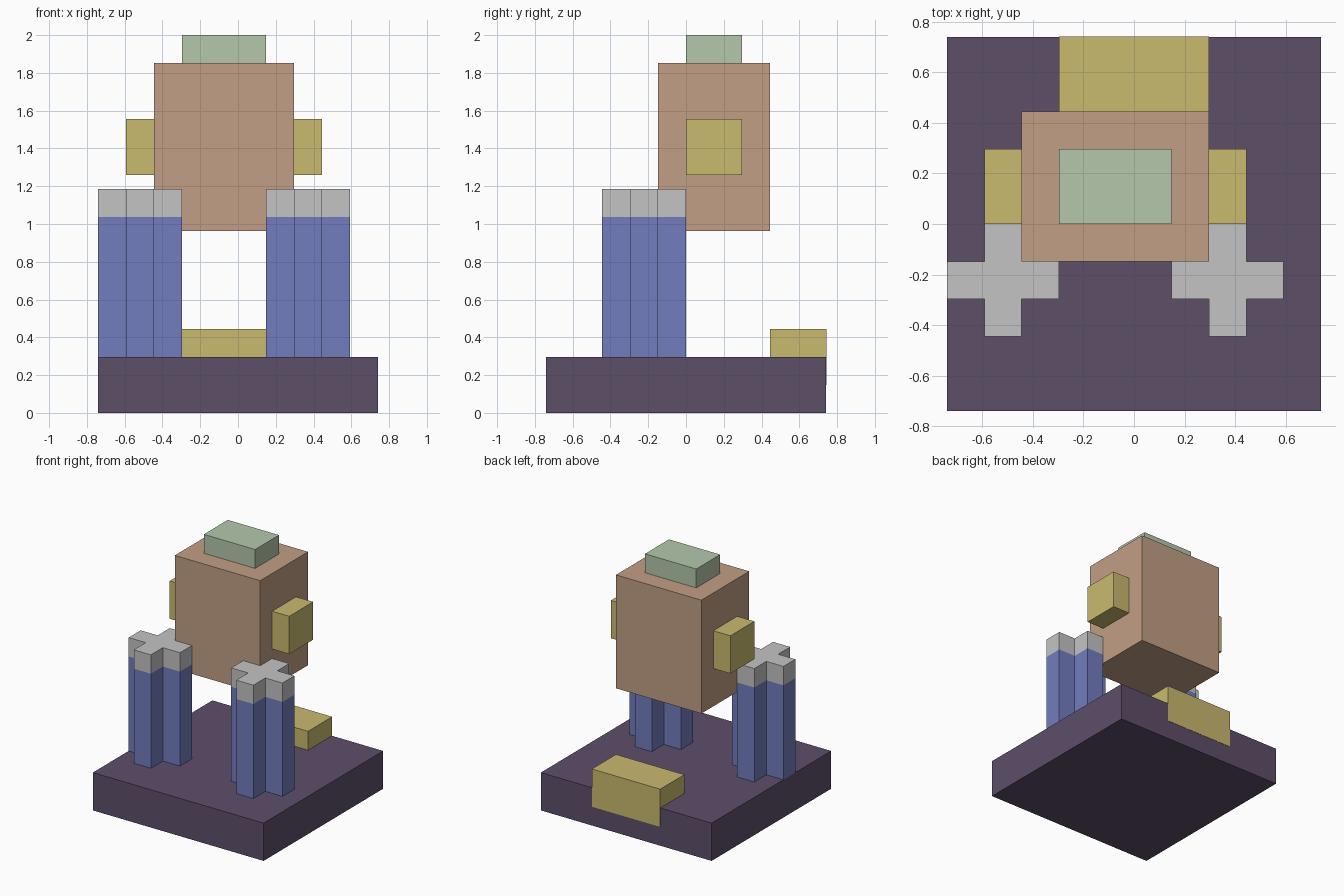
import bpy, bmesh

if "Cube" in bpy.data.objects:
    bpy.data.objects.remove(bpy.data.objects["Cube"])

U = 2 / 13.5  # one grid block


def material(name, rgb):
    lin = [(c / 255 / 12.92) if c / 255 <= 0.04045 else ((c / 255 + 0.055) / 1.055) ** 2.4 for c in rgb]
    m = bpy.data.materials.new(name)
    m.diffuse_color = (*lin, 1)
    m.use_nodes = True
    m.node_tree.nodes["Principled BSDF"].inputs["Base Color"].default_value = m.diffuse_color
    return m


purple = material("dark purple", (93, 78, 105))
blue = material("blue", (114, 125, 191))
grey = material("light grey", (196, 196, 196))
tan = material("tan", (194, 159, 133))
yellow = material("mustard yellow", (201, 186, 110))
green = material("pale green", (181, 200, 171))


def prism(name, outline, levels, mats):
    """Extrude an outline (in blocks) through the levels, one material per section."""
    bm = bmesh.new()
    rings = [[bm.verts.new((x * U, y * U, z * U)) for x, y in outline] for z in levels]
    n = len(outline)
    bm.faces.new(rings[0][::-1])
    for k in range(len(levels) - 1):
        for i in range(n):
            j = (i + 1) % n
            f = bm.faces.new((rings[k][i], rings[k][j], rings[k + 1][j], rings[k + 1][i]))
            f.material_index = k
    bm.faces.new(rings[-1]).material_index = len(mats) - 1
    bmesh.ops.recalc_face_normals(bm, faces=bm.faces)
    me = bpy.data.meshes.new(name)
    bm.to_mesh(me)
    bm.free()
    for m in mats:
        me.materials.append(m)
    ob = bpy.data.objects.new(name, me)
    bpy.context.collection.objects.link(ob)
    return ob


def box(name, x0, x1, y0, y1, z0, z1, mat):
    return prism(name, [(x0, y0), (x1, y0), (x1, y1), (x0, y1)], (z0, z1), [mat])


# Base slab and the step set into its back edge
box("base", -5, 5, -5, 5, 0, 2, purple)
box("back_step", -2, 2, 3, 5.015, 1, 3, yellow)

# Floating body with cap and side blocks
box("body", -3, 2, -1, 3, 6.5, 12.5, tan)
box("cap", -2, 1, 0, 2, 12.5, 13.5, green)
box("left_side_block", -4, -3, 0, 2, 8.5, 10.5, yellow)
box("right_side_block", 2, 3, 0, 2, 8.5, 10.5, yellow)

# Cross-shaped pillars with grey tops
cross = [(-.5, -1.5), (.5, -1.5), (.5, -.5), (1.5, -.5), (1.5, .5), (.5, .5),
         (.5, 1.5), (-.5, 1.5), (-.5, .5), (-1.5, .5), (-1.5, -.5), (-.5, -.5)]
for side, cx in (("left", -3.5), ("right", 2.5)):
    prism(side + "_pillar", [(x + cx, y - 1.5) for x, y in cross], (2, 7, 8), [blue, grey])
